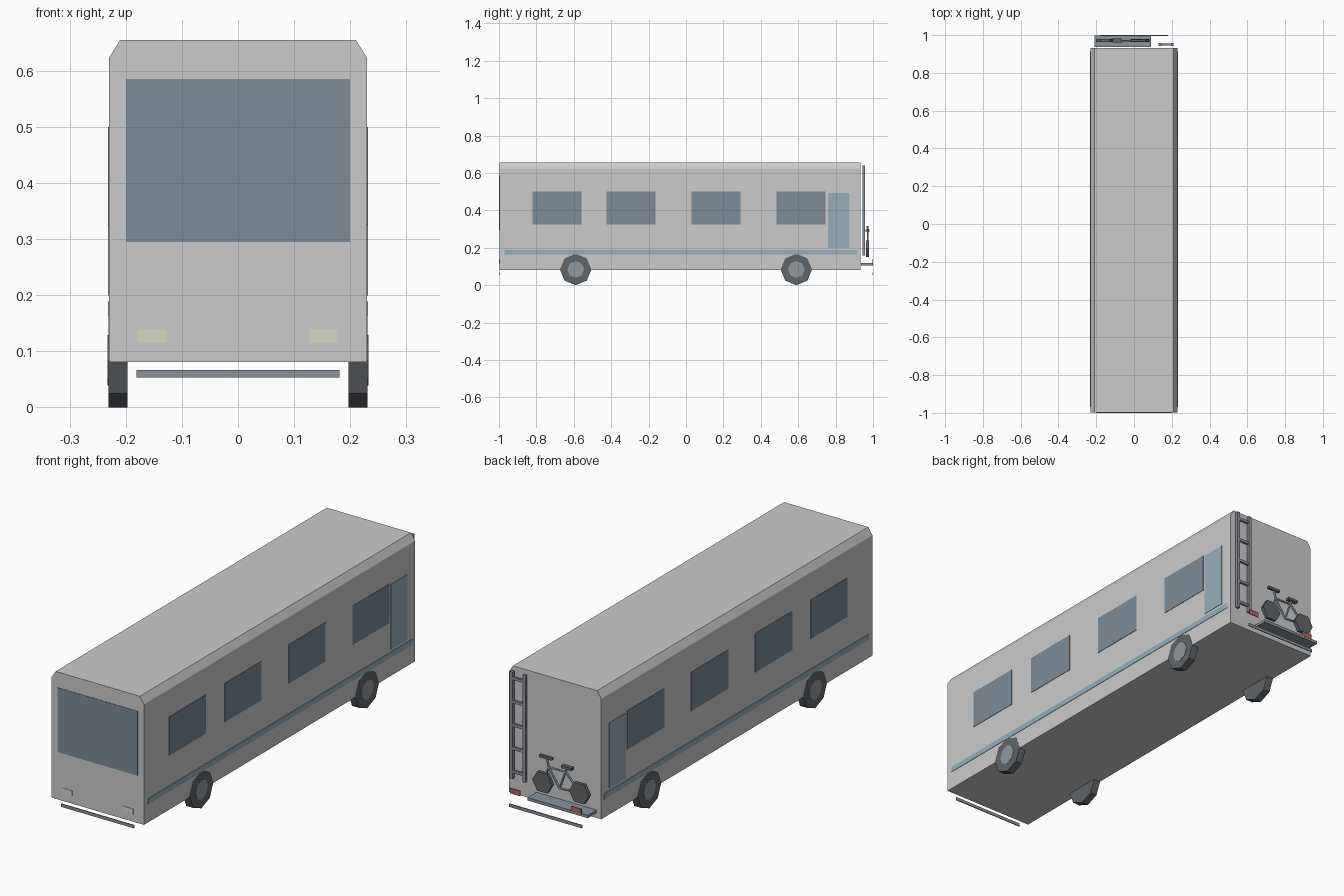
import bpy, bmesh
from math import pi, cos, sin
from mathutils import Vector

if "Cube" in bpy.data.objects:
    bpy.data.objects.remove(bpy.data.objects["Cube"])


def material(name, rgb):
    m = bpy.data.materials.new(name)
    m.diffuse_color = (*rgb, 1)
    m.use_nodes = True
    m.node_tree.nodes["Principled BSDF"].inputs["Base Color"].default_value = m.diffuse_color
    return m


GLASS = material("dark_glass", (.20, .26, .31))
TRIM = material("blue_trim", (.31, .43, .49))
RUBBER = material("rubber", (.12, .13, .14))
HUB = material("hub_grey", (.28, .32, .35))
METAL = material("dark_metal", (.26, .29, .33))
LAMP = material("lamp", (.67, .67, .56))
RED = material("tail_red", (.42, .14, .14))


def finish(bm, name, mat=None):
    bmesh.ops.recalc_face_normals(bm, faces=bm.faces)
    me = bpy.data.meshes.new(name)
    bm.to_mesh(me)
    bm.free()
    ob = bpy.data.objects.new(name, me)
    bpy.context.collection.objects.link(ob)
    if mat:
        me.materials.append(mat)
    return ob


def box(name, x, y, z, mat=None):
    """Box from (min, max) ranges along each axis."""
    bm = bmesh.new()
    bmesh.ops.create_cube(bm, size=1)
    for v in bm.verts:
        v.co = [r[0] + (c + .5) * (r[1] - r[0]) for c, r in zip(v.co, (x, y, z))]
    return finish(bm, name, mat)


def prism(name, ring, offset, mat=None):
    """Extrude a closed ring of points along an offset."""
    bm = bmesh.new()
    face = bm.faces.new([bm.verts.new(p) for p in ring])
    ext = bmesh.ops.extrude_face_region(bm, geom=[face])
    # keep the start cap so that the prism is closed
    bmesh.ops.translate(bm, vec=offset, verts=[g for g in ext["geom"] if isinstance(g, bmesh.types.BMVert)])
    if not face.is_valid:
        bm.faces.new([v for v in bm.verts][:len(ring)])
    return finish(bm, name, mat)


def tube(name, a, b, r, mat, sides=6):
    a, b = Vector(a), Vector(b)
    bm = bmesh.new()
    bmesh.ops.create_cone(bm, cap_ends=True, segments=sides, radius1=r, radius2=r, depth=(b - a).length)
    rot = (b - a).to_track_quat('Z', 'Y')
    for v in bm.verts:
        v.co = rot @ v.co + (a + b) / 2
    return finish(bm, name, mat)


# Body shell with chamfered roof edges
half = [(.23, .081), (.23, .623), (.21, .655)]
section = half + [(-x, z) for x, z in reversed(half)]
prism("body", [(x, -.998, z) for x, z in section], (0, 1.93, 0))

# Front glass and bumpers
box("windscreen", (-.2, .2), (-1, -.99), (.295, .585), GLASS)
box("front_bumper", (-.181, .181), (-1, -.996), (.053, .067), METAL)
box("rear_bumper", (-.181, .181), (.996, 1), (.053, .067), METAL)

for side, s in (("right", 1), ("left", -1)):
    # Lamps
    lx = sorted((s * .127, s * .178))
    box(side + "_headlight", lx, (-1, -.99), (.115, .139), LAMP)
    box(side + "_taillight", lx, (.996, 1), (.115, .139), RED)

    # Side windows, door and stripe
    wx = sorted((s * .225, s * .232))
    for i, y in enumerate((-.82, -.425, .03, .485)):
        box(f"{side}_window_{i + 1}", wx, (y, y + .262), (.325, .5), GLASS)
    box(side + "_door", wx, (.758, .875), (.2, .494), TRIM)
    box(side + "_stripe", wx, (-.97, .913), (.164, .189), TRIM)

    # Octagonal wheels with hubs
    for end, y in (("front", -.59), ("rear", .59)):
        for part, r, x0, x1, mat in (("wheel", .084, .197, .231, RUBBER),
                                     ("hub", .045, .205, .2325, HUB)):
            ring = [(s * x0, y + r * cos(k * pi / 4), .084 + r * sin(k * pi / 4)) for k in range(8)]
            prism(f"{side}_{end}_{part}", ring, (s * (x1 - x0), 0, 0), mat)

# Rear ladder
for i, x in enumerate((.138, .202)):
    box(f"ladder_rail_{i + 1}", (x - .007, x + .007), (.943, .957), (.158, .64), METAL)
for i in range(5):
    z = .19 + i * .105
    box(f"ladder_rung_{i + 1}", (.138, .202), (.945, .955), (z - .006, z + .006), METAL)

# Bike rack platform
box("bike_rack", (-.21, .09), (.936, .999), (.106, .119), METAL)

# Bicycle: hexagonal wheels, tube frame, saddle and handlebar
BY = .971
rear, front = (-.152, BY, .195), (.032, BY, .195)
crank, seat, head = (-.05, BY, .187), (-.08, BY, .27), (.004, BY, .268)
for name, c in (("rear", rear), ("front", front)):
    ring = [(c[0] + .05 * cos(k * pi / 3), BY - .008, c[2] + .05 * sin(k * pi / 3)) for k in range(6)]
    prism(f"bike_{name}_wheel", ring, (0, .016, 0), RUBBER)
frame = {"seat_stay": (seat, rear), "chain_stay": (crank, rear),
         "seat_tube": (crank, (-.087, BY, .29)), "top_tube": (seat, head),
         "down_tube": (crank, head), "fork": (head, front),
         "stem": (head, (.013, BY, .308))}
for name, (a, b) in frame.items():
    tube("bike_" + name, a, b, .005, TRIM)
box("bike_saddle", (-.115, -.063), (BY - .01, BY + .01), (.286, .298), RUBBER)
box("bike_handlebar", (-.015, .048), (BY - .006, BY + .006), (.304, .316), RUBBER)
